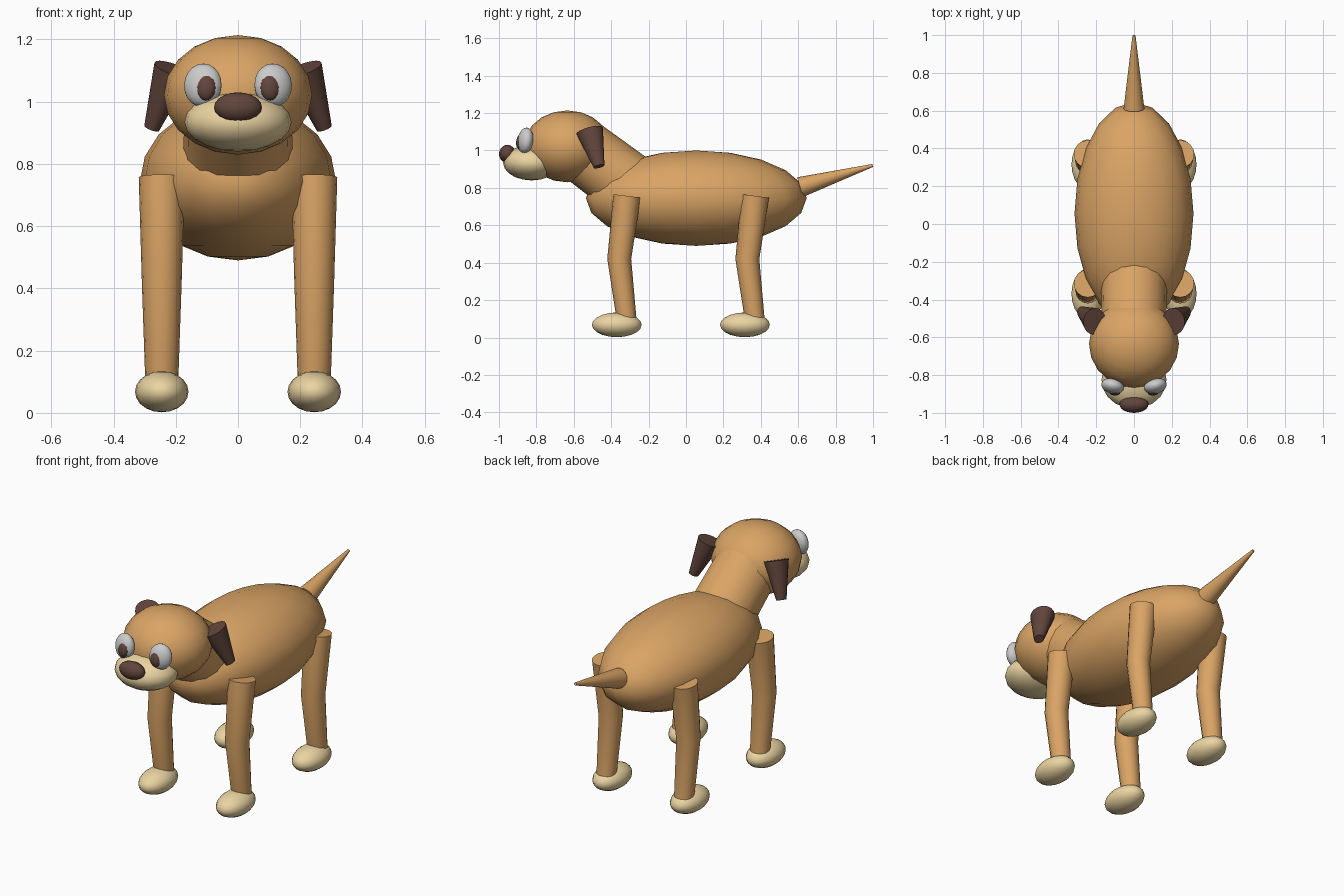
import bpy, bmesh, math
from mathutils import Vector

if "Cube" in bpy.data.objects:
    bpy.data.objects.remove(bpy.data.objects["Cube"])


def material(name, rgb):
    m = bpy.data.materials.new(name)
    m.diffuse_color = (*rgb, 1)
    m.use_nodes = True
    m.node_tree.nodes["Principled BSDF"].inputs["Base Color"].default_value = m.diffuse_color
    return m


TAN = material("tan", (0.70, 0.37, 0.13))
CREAM = material("cream", (0.83, 0.66, 0.36))
BROWN = material("brown", (0.12, 0.06, 0.045))
WHITE = material("white", (0.9, 0.9, 0.9))


def finish(name, bm, mat):
    bmesh.ops.recalc_face_normals(bm, faces=bm.faces)
    me = bpy.data.meshes.new(name)
    bm.to_mesh(me)
    bm.free()
    me.materials.append(mat)
    me.shade_smooth()
    me.set_sharp_from_angle(angle=math.radians(40))
    ob = bpy.data.objects.new(name, me)
    bpy.context.collection.objects.link(ob)
    return ob


def ellipsoid(name, loc, radii, mat, rot=(0, 0, 0), seg=20, rings=10):
    bm = bmesh.new()
    bmesh.ops.create_uvsphere(bm, u_segments=seg, v_segments=rings, radius=1)
    bmesh.ops.scale(bm, vec=radii, verts=bm.verts)
    ob = finish(name, bm, mat)
    ob.location, ob.rotation_euler = loc, rot
    return ob


def tube(name, pts, radii, mat, sides=16, flat=1.0):
    """Capped tube through pts; flat scales the x thickness."""
    pts = [Vector(p) for p in pts]
    bm = bmesh.new()
    rings = []
    for i, (p, r) in enumerate(zip(pts, radii)):
        t = (pts[min(i + 1, len(pts) - 1)] - pts[max(i - 1, 0)]).normalized()
        u = (Vector((1, 0, 0)) - t * t.x).normalized()
        v = t.cross(u)
        rings.append([bm.verts.new(p + u * (r * flat * math.cos(a)) + v * (r * math.sin(a)))
                      for a in (2 * math.pi * k / sides for k in range(sides))])
    for a, b in zip(rings, rings[1:]):
        for k in range(sides):
            n = (k + 1) % sides
            bm.faces.new((a[k], a[n], b[n], b[k]))
    bm.faces.new(rings[0])
    bm.faces.new(rings[-1])
    return finish(name, bm, mat)


# Body, neck, head and tail
ellipsoid("body", (0, 0.055, 0.745), (0.315, 0.59, 0.255), TAN)
tube("neck", [(0, -0.60, 1.034), (0, -0.24, 0.764)], [0.17, 0.178], TAN)
ellipsoid("head", (0, -0.635, 1.022), (0.238, 0.232, 0.192), TAN)
tube("tail", [(0, 0.61, 0.804), (0, 0.998, 0.92)], [0.055, 0.008], TAN)

# Muzzle and nose
ellipsoid("muzzle", (0, -0.825, 0.935), (0.172, 0.153, 0.095), CREAM)
ellipsoid("nose", (0, -0.955, 0.982), (0.077, 0.045, 0.048), BROWN)

for s, side in ((-1, "left"), (1, "right")):
    # Eyes
    ellipsoid(f"{side}_eye", (s * 0.113, -0.858, 1.053), (0.062, 0.040, 0.070),
              WHITE, (-0.12, 0, s * 0.25))
    ellipsoid(f"{side}_pupil", (s * 0.103, -0.886, 1.046), (0.032, 0.022, 0.042),
              BROWN, (-0.12, 0, s * 0.15))
    # Ears
    tube(f"{side}_ear", [(s * 0.21, -0.515, 1.105), (s * 0.277, -0.465, 0.915)],
         [0.073, 0.030], BROWN, flat=0.85)
    # Legs and paws
    for end, y in (("front", 0), ("back", 0.685)):
        x = s * 0.245
        tube(f"{end}_{side}_leg",
             [(x, y - 0.315, 0.757), (x, y - 0.357, 0.42), (x, y - 0.318, 0.10)],
             [0.074, 0.064, 0.053], TAN)
        ellipsoid(f"{end}_{side}_paw", (x, y - 0.37, 0.068), (0.086, 0.133, 0.066), CREAM)
